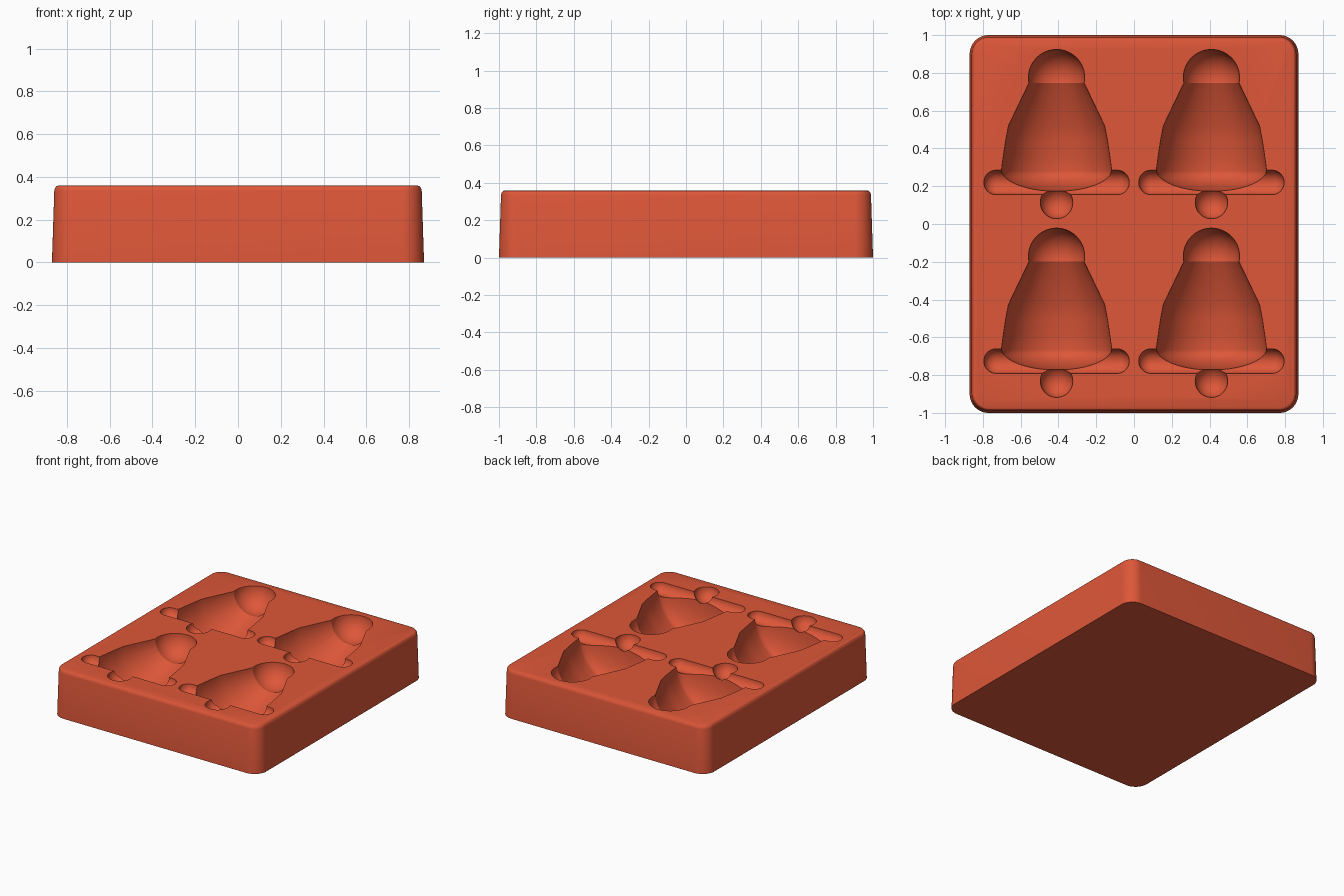
import bpy, bmesh
from math import sin, cos, pi, radians
from mathutils import Matrix, Vector

if "Cube" in bpy.data.objects:
    bpy.data.objects.remove(bpy.data.objects["Cube"])

HALF_X, HALF_Y, HEIGHT, CORNER = 0.87, 1.0, 0.36, 0.1

red = bpy.data.materials.new("brick red silicone")
red.use_nodes = True
colour = (0.73, 0.095, 0.04, 1)
red.diffuse_color = colour
red.node_tree.nodes["Principled BSDF"].inputs["Base Color"].default_value = colour


def to_object(name, bm):
    bmesh.ops.recalc_face_normals(bm, faces=bm.faces)
    mesh = bpy.data.meshes.new(name)
    bm.to_mesh(mesh)
    bm.free()
    mesh.materials.append(red)
    obj = bpy.data.objects.new(name, mesh)
    bpy.context.collection.objects.link(obj)
    return obj


def rounded_block(name, layers, steps=12):
    """Stack rounded rectangles given as (inset, z)."""
    bm = bmesh.new()
    loops = []
    for inset, z in layers:
        r = CORNER - inset
        loop = []
        for k, (sx, sy) in enumerate([(1, 1), (-1, 1), (-1, -1), (1, -1)]):
            for i in range(steps + 1):
                a = (k + i / steps) * pi / 2
                loop.append(bm.verts.new((sx * (HALF_X - CORNER) + r * cos(a),
                                          sy * (HALF_Y - CORNER) + r * sin(a), z)))
        loops.append(loop)
    for low, high in zip(loops, loops[1:]):
        for i in range(len(low)):
            j = (i + 1) % len(low)
            bm.faces.new((low[i], low[j], high[j], high[i]))
    bm.faces.new(loops[0])
    bm.faces.new(loops[-1])
    return to_object(name, bm)


def lathe(name, profile, axis, centre, segments=56):
    """Spin (radius, distance along axis) points about the Y or X axis."""
    bm = bmesh.new()
    verts = [bm.verts.new((r, 0, d)) for r, d in profile]
    edges = [bm.edges.new(pair) for pair in zip(verts, verts[1:])]
    # half a segment of turn keeps the vertices off the mould's top plane
    bmesh.ops.rotate(bm, verts=verts, matrix=Matrix.Rotation(pi / segments, 3, 'Z'))
    bmesh.ops.spin(bm, geom=verts + edges, axis=(0, 0, 1), cent=(0, 0, 0),
                   angle=2 * pi, steps=segments)
    bmesh.ops.remove_doubles(bm, verts=bm.verts, dist=1e-5)
    turn = Matrix.Rotation(-pi / 2, 4, 'X') if axis == 'Y' else Matrix.Rotation(pi / 2, 4, 'Y')
    bmesh.ops.transform(bm, verts=bm.verts, matrix=Matrix.Translation(centre) @ turn)
    return to_object(name, bm)


def arc(radius, depth, start, end, offset=0, steps=16):
    """Elliptical profile points between two angles, in degrees from the axis."""
    out = []
    for i in range(steps + 1):
        a = radians(start + (end - start) * i / steps)
        out.append((abs(radius * sin(a)), offset + depth * cos(a)))
    return out


# tapered block with a rolled top edge
mould = rounded_block("bell_mould", [(0, 0), (0.011, 0.335), (0.014, 0.347),
                                     (0.021, 0.356), (0.031, HEIGHT)])

# bell profiles, distances measured along the bell
head = arc(0.149, 0.149, 0, 180, 0.775, 32)
body = [(0, 0.78), (0.13, 0.78), (0.255, 0.52), (0.27, 0.44), (0.282, 0.36)]
body += arc(0.293, 0.108, 90, 180, 0.28)
rim = arc(0.065, 0.065, 0, 90, 0.32) + arc(0.065, 0.065, 90, 180, -0.32)
clapper = arc(0.086, 0.086, 0, 180, 0.114, 32)

# press four bells into the block
bpy.context.view_layer.objects.active = mould
for x in (-0.41, 0.41):
    for y in (0, -0.946):
        centre = Vector((x, y, HEIGHT))
        cutters = [lathe("body_cutter", body, 'Y', centre),
                   lathe("head_cutter", head, 'Y', centre),
                   lathe("rim_cutter", rim, 'X', centre + Vector((0, 0.22, 0))),
                   lathe("clapper_cutter", clapper, 'Y', centre)]
        for cutter in cutters:
            mod = mould.modifiers.new("press", 'BOOLEAN')
            mod.operation = 'DIFFERENCE'
            mod.solver = 'EXACT'
            mod.object = cutter
            bpy.ops.object.modifier_apply(modifier=mod.name)
        for cutter in cutters:
            bpy.data.objects.remove(cutter)
        bpy.context.view_layer.update()

# smooth shading with crisp cavity edges
bpy.ops.object.select_all(action='DESELECT')
mould.select_set(True)
bpy.context.view_layer.objects.active = mould
bpy.ops.object.shade_smooth_by_angle(angle=radians(30))
